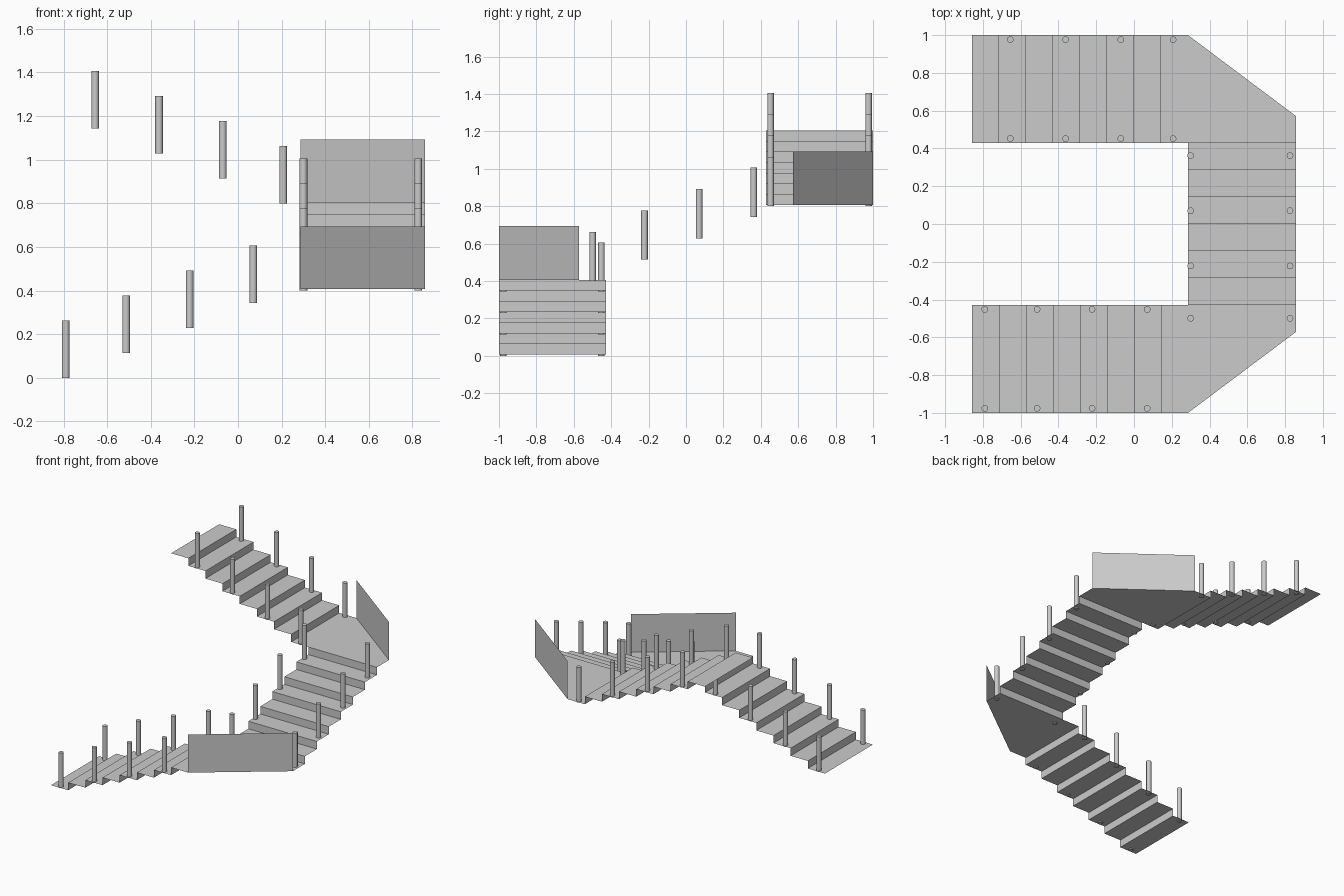
import bpy, bmesh, math
from mathutils import Vector

if "Cube" in bpy.data.objects:
    bpy.data.objects.remove(bpy.data.objects["Cube"])

U = 1 / 7            # tread depth
RISE = 0.4 / 7       # riser height
Z0, Z1, Z2 = 0.006, 0.406, 0.806   # floor, lower landing, upper landing
IN, OUT = 2 * U, 6 * U             # inner and outer edge of middle flight

grey = bpy.data.materials.new("light grey")
grey.diffuse_color = (0.6, 0.6, 0.6, 1)
grey.use_nodes = True
grey.node_tree.nodes["Principled BSDF"].inputs["Base Color"].default_value = grey.diffuse_color


def finish(name, bm):
    me = bpy.data.meshes.new(name)
    bm.to_mesh(me)
    bm.free()
    me.materials.append(grey)
    ob = bpy.data.objects.new(name, me)
    bpy.context.collection.objects.link(ob)
    return ob


def flight(name, start, along, across, moves):
    """Thin folded stair sheet: t = tread forward, r = riser up."""
    bm = bmesh.new()
    p, side = Vector(start), Vector(across)
    prev = (bm.verts.new(p), bm.verts.new(p + side))
    for m in moves:
        p = p + (Vector(along) * U if m == "t" else Vector((0, 0, RISE)))
        cur = (bm.verts.new(p), bm.verts.new(p + side))
        bm.faces.new((prev[0], cur[0], cur[1], prev[1]))
        prev = cur
    return finish(name, bm)


def sheet(name, pts):
    bm = bmesh.new()
    bm.faces.new([bm.verts.new(p) for p in pts])
    return finish(name, bm)


def post(name, x, y, z):
    bm = bmesh.new()
    bmesh.ops.create_cone(bm, cap_ends=True, segments=16, radius1=0.0175,
                          radius2=0.0175, depth=0.263)
    bmesh.ops.translate(bm, verts=bm.verts, vec=(x, y, z - 0.006 + 0.1315))
    ob = finish(name, bm)
    for f in ob.data.polygons:
        f.use_smooth = abs(f.normal.z) < 0.5
    for e in ob.data.edges:   # keep cap rims sharp
        a, b = (ob.data.vertices[i].co.z for i in e.vertices)
        e.use_edge_sharp = abs(a - b) < 1e-4


# Three flights
flight("lower_flight", (-OUT, -1, Z0), (1, 0, 0), (0, 4 * U, 0), "tr" * 7)
flight("middle_flight", (OUT, -3 * U, Z1), (0, 1, 0), (-4 * U, 0, 0), "r" + "tr" * 6)
flight("upper_flight", (U, 1, Z2), (-1, 0, 0), (0, -4 * U, 0), "rt" * 7)

# Chamfered corner landings with solid guard panels on the diagonal
for name, s, z in (("lower", -1, Z1), ("upper", 1, Z2)):
    pts = [(U, s, z), (IN, s, z), (OUT, s * 4 * U, z), (OUT, s * 3 * U, z),
           (IN, s * 3 * U, z), (U, s * 3 * U, z)]
    sheet(name + "_landing", pts if s < 0 else pts[::-1])
    a, b = Vector(pts[1]), Vector(pts[2])
    h = Vector((0, 0, 0.287))
    wall = [a, b, b + h, a + h]
    sheet(name + "_guard_panel", wall if s < 0 else wall[::-1])

# Railing posts on every second tread, both sides of each flight
for i in range(4):
    dz = 2 * RISE * i
    for y in (0.452, 0.976):
        post("lower_post", (-0.79, -0.513, -0.222, 0.07)[i], -y, Z0 + dz)
        post("upper_post", (0.207, -0.07, -0.362, -0.655)[i], y, Z2 + dz)
    for x in (0.3, 0.826):
        post("middle_post", x, (-0.499, -0.222, 0.07, 0.362)[i], Z1 + dz)
